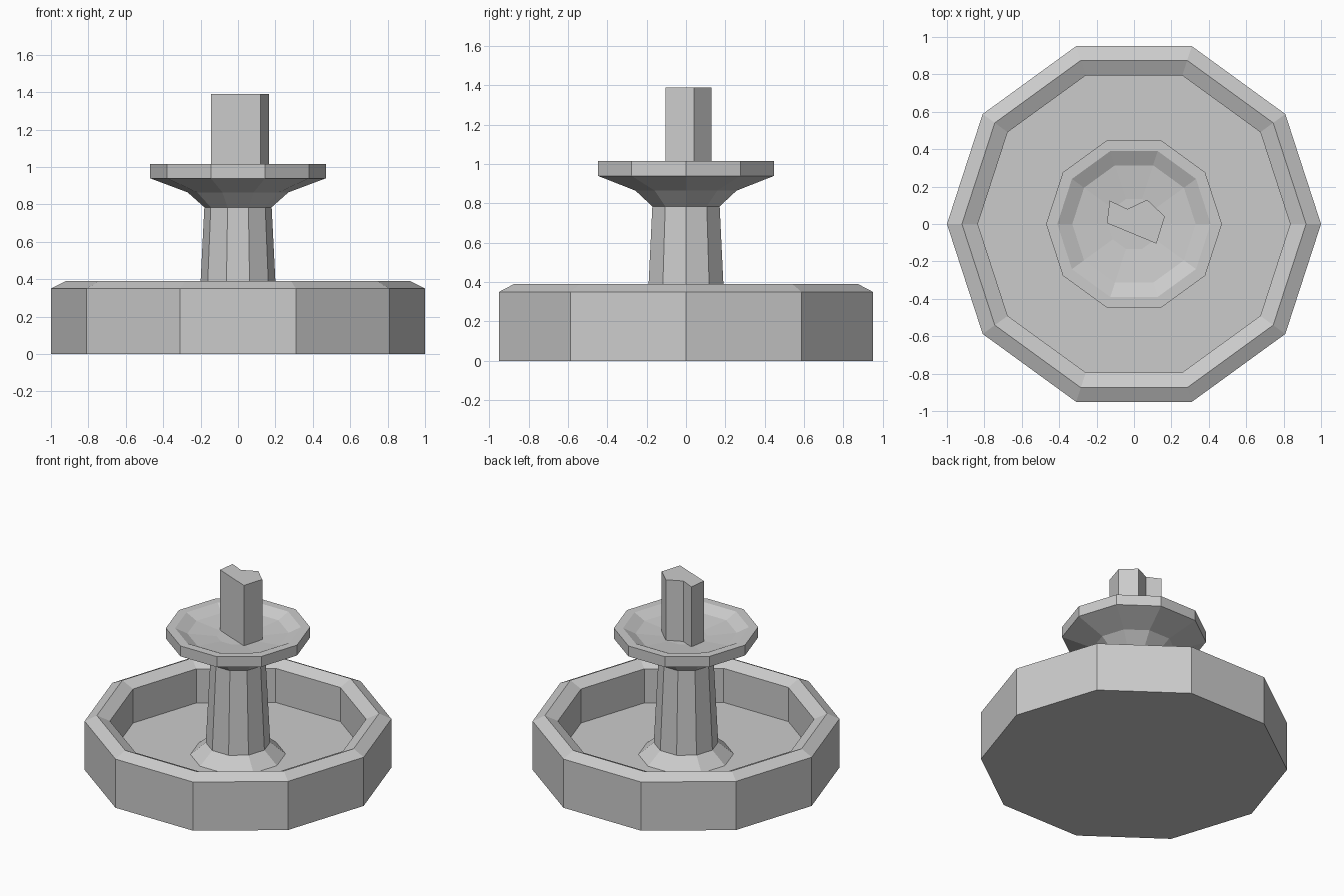
import bpy, bmesh
from math import cos, sin, tau

if "Cube" in bpy.data.objects:
    bpy.data.objects.remove(bpy.data.objects["Cube"])

SIDES = 10


def finish(name, bm):
    bmesh.ops.recalc_face_normals(bm, faces=bm.faces)
    mesh = bpy.data.meshes.new(name)
    bm.to_mesh(mesh)
    bm.free()
    obj = bpy.data.objects.new(name, mesh)
    bpy.context.collection.objects.link(obj)
    return obj


def lathe(name, profile, cap_start=True, cap_end=True):
    """Spin (radius, z) points into a faceted ten-sided shell."""
    bm = bmesh.new()
    rings = [[bm.verts.new((r * cos(tau * i / SIDES), r * sin(tau * i / SIDES), z))
              for i in range(SIDES)] for r, z in profile]
    for a, b in zip(rings, rings[1:]):
        for i in range(SIDES):
            j = (i + 1) % SIDES
            bm.faces.new((a[i], a[j], b[j], b[i]))
    if cap_start:
        bm.faces.new(rings[0])
    if cap_end:
        bm.faces.new(rings[-1])
    return finish(name, bm)


def prism(name, outline, z0, z1):
    """Extrude an (x, y) outline upwards."""
    bm = bmesh.new()
    face = bm.faces.new([bm.verts.new((x, y, z0)) for x, y in outline])
    top = bmesh.ops.extrude_face_region(bm, geom=[face], use_keep_orig=True)["geom"]
    bmesh.ops.translate(bm, vec=(0, 0, z1 - z0),
                        verts=[g for g in top if isinstance(g, bmesh.types.BMVert)])
    return finish(name, bm)


# Basin with bevelled rim; its floor continues into the foot and column,
# then the upper bowl, as one continuous shell
lathe("fountain_body", [
    (1.0, 0.0), (1.0, 0.35), (0.92, 0.39), (0.835, 0.35), (0.835, 0.105),  # basin
    (0.31, 0.105), (0.21, 0.19),                                         # foot
    (0.18, 0.785),                                                       # column
    (0.27, 0.865), (0.47, 0.94), (0.47, 1.015),                          # bowl outside
    (0.41, 1.015), (0.33, 0.975), (0.14, 0.955),                         # bowl inside
])

# Broken stump standing in the upper bowl
prism("broken_stump", [(-0.13, 0.125), (-0.035, 0.08), (0.07, 0.13),
                       (0.165, 0.04), (0.12, -0.105), (-0.145, 0.005)], 0.94, 1.39)
